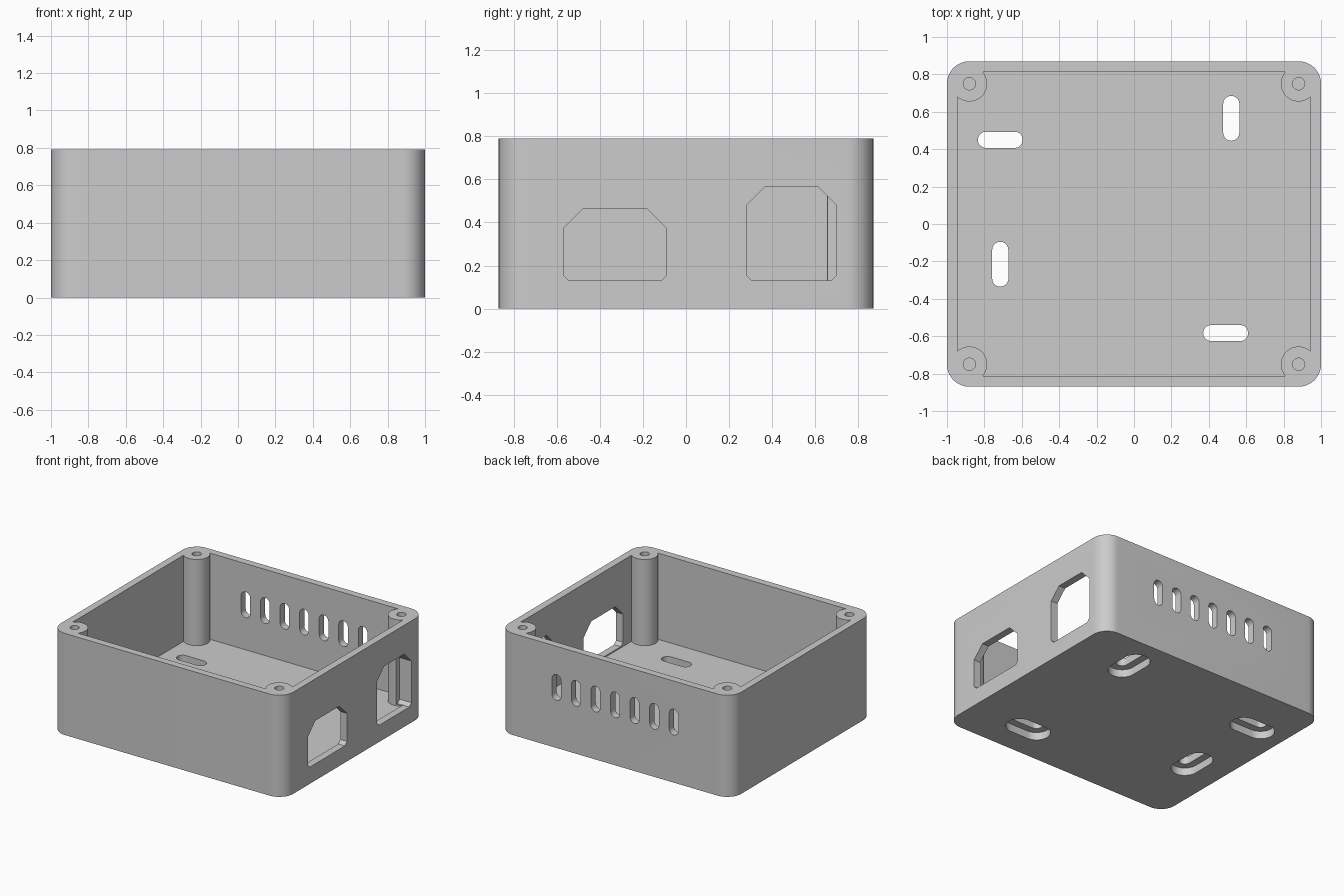
import bpy, bmesh, math

old = bpy.data.objects.get("Cube")
if old:
    bpy.data.objects.remove(old)

H, FLOOR, WALL = 0.79, 0.12, 0.057
HX, HY, R = 1.0, 0.87, 0.12
POST_X, POST_Y = 0.88, 0.75

grey = bpy.data.materials.new("plain_grey")
grey.use_nodes = True
grey.diffuse_color = (0.604, 0.604, 0.604, 1)
grey.node_tree.nodes["Principled BSDF"].inputs["Base Color"].default_value = grey.diffuse_color


def rounded(cx, cy, hx, hy, r, n=12):
    """Rounded rectangle outline, counter-clockwise."""
    pts = []
    for k, (sx, sy) in enumerate([(1, 1), (-1, 1), (-1, -1), (1, -1)]):
        for i in range(n + 1):
            a = (k + i / n) * math.pi / 2
            p = (cx + sx * (hx - r) + r * math.cos(a), cy + sy * (hy - r) + r * math.sin(a))
            if not pts or math.dist(p, pts[-1]) > 1e-5:
                pts.append(p)
    if math.dist(pts[0], pts[-1]) < 1e-5:
        pts.pop()
    return pts


def prism(name, outline, lo, hi, axis="z"):
    """Extrude an outline from lo to hi along an axis."""
    place = {"z": lambda p, d: (p[0], p[1], d),
             "x": lambda p, d: (d, p[0], p[1]),
             "y": lambda p, d: (p[0], d, p[1])}[axis]
    bm = bmesh.new()
    a = [bm.verts.new(place(p, lo)) for p in outline]
    b = [bm.verts.new(place(p, hi)) for p in outline]
    bm.faces.new(a)
    bm.faces.new(b)
    for i in range(len(a)):
        j = (i + 1) % len(a)
        bm.faces.new((a[i], a[j], b[j], b[i]))
    bmesh.ops.recalc_face_normals(bm, faces=bm.faces)
    mesh = bpy.data.meshes.new(name)
    bm.to_mesh(mesh)
    bm.free()
    mesh.materials.append(grey)
    obj = bpy.data.objects.new(name, mesh)
    bpy.context.collection.objects.link(obj)
    return obj


def cut(target, cutters):
    """Subtract cutters from the target and remove them."""
    for c in cutters:
        m = target.modifiers.new("cut", "BOOLEAN")
        m.operation, m.solver, m.object = "DIFFERENCE", "EXACT", c
    bpy.context.view_layer.update()
    dg = bpy.context.evaluated_depsgraph_get()
    mesh = bpy.data.meshes.new_from_object(target.evaluated_get(dg))
    target.modifiers.clear()
    target.data = mesh
    for c in cutters:
        bpy.data.objects.remove(c)


def chamfered(y0, y1, z0, z1, top, bottom):
    return [(y0 + bottom, z0), (y1 - bottom, z0), (y1, z0 + bottom), (y1, z1 - top),
            (y1 - top, z1), (y0 + top, z1), (y0, z1 - top), (y0, z0 + bottom)]


corners = [(sx * POST_X, sy * POST_Y) for sx in (1, -1) for sy in (1, -1)]

# Outer shell
box = prism("enclosure_box", rounded(0, 0, HX, HY, R), 0, H)

# Cavity, leaving a round screw post in each corner
cavity = prism("cavity", rounded(0, 0, HX - WALL, HY - WALL, R - WALL), FLOOR, H + 0.1)
cut(cavity, [prism("post", rounded(x, y, 0.095, 0.095, 0.095), 0, H + 0.3) for x, y in corners])
cut(box, [cavity])

# Screw holes in the posts
cutters = [prism("screw_hole", rounded(x, y, 0.033, 0.033, 0.033, 8), H - 0.4, H + 0.1)
           for x, y in corners]

# Mounting slots in the floor, each with a wider recess underneath
for x, y, lx, ly in [(0.52, 0.565, 0, 0.077), (-0.715, 0.45, 0.077, 0),
                     (-0.715, -0.215, 0, 0.077), (0.49, -0.583, 0.077, 0)]:
    for r, lo, hi in [(0.043, 0.03, 0.2), (0.1, -0.1, 0.06)]:
        cutters.append(prism("mount_slot", rounded(x, y, lx + r, ly + r, r), lo, hi))

# Row of vents in the back wall
for i in range(-3, 4):
    cutters.append(prism("vent", rounded(i * 0.168, 0.47, 0.039, 0.1, 0.039, 8),
                         HY - 0.1, HY + 0.1, "y"))

# Two socket openings in the +x wall
for args in [(-0.57, -0.09, 0.13, 0.465, 0.092, 0.025), (0.28, 0.70, 0.13, 0.565, 0.086, 0.025)]:
    cutters.append(prism("socket_opening", chamfered(*args), 0.9, 1.1, "x"))

cut(box, cutters)

# Smooth the rounded surfaces, keep the edges sharp
bpy.ops.object.select_all(action="DESELECT")
box.select_set(True)
bpy.context.view_layer.objects.active = box
bpy.ops.object.shade_smooth_by_angle(angle=math.radians(30))
